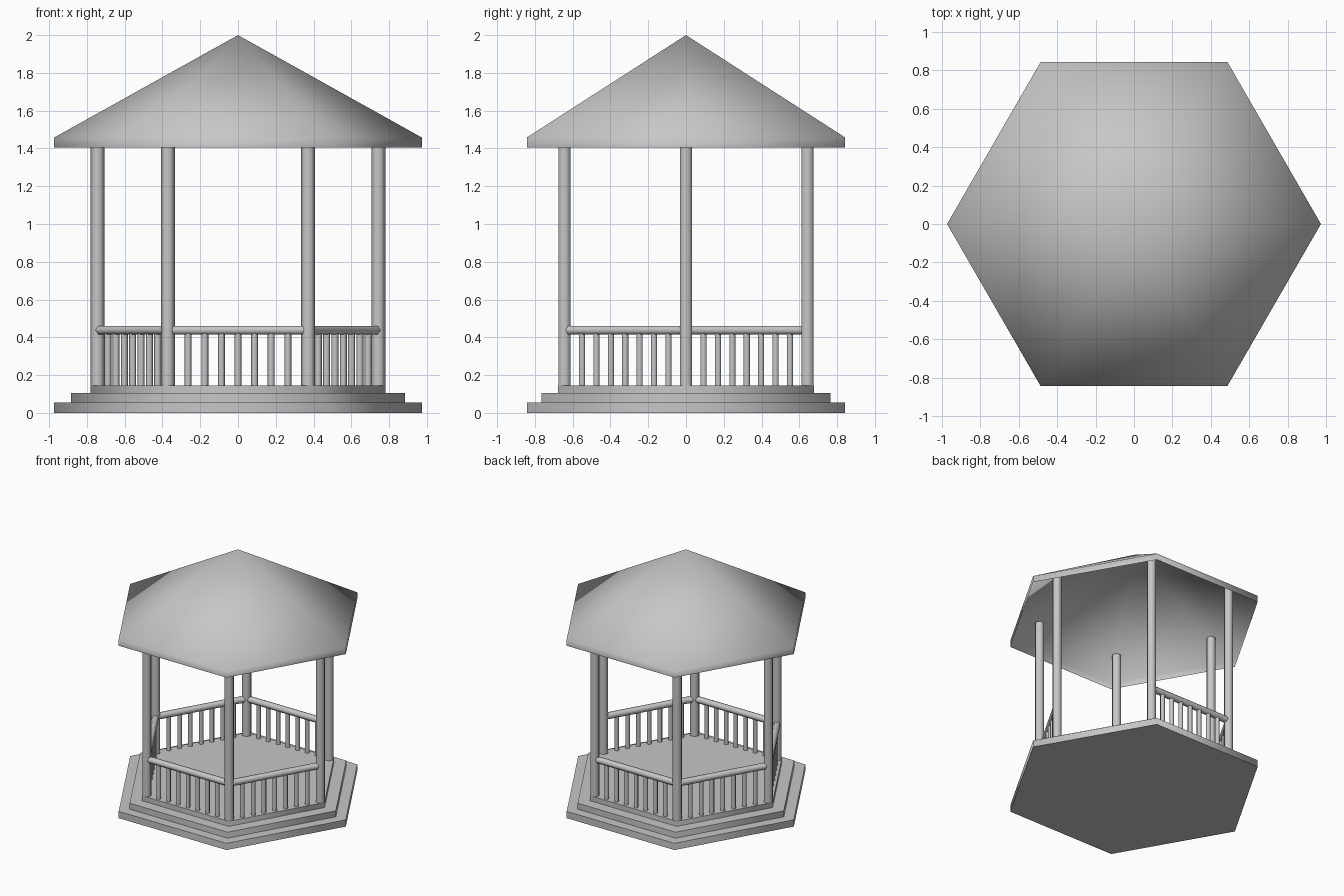
import bpy, bmesh, math
from mathutils import Vector

cube = bpy.data.objects.get("Cube")
if cube:
    bpy.data.objects.remove(cube, do_unlink=True)

SIDES = 6
UP = Vector((0, 0, 1))
COLOUR = (0.57, 0.57, 0.57, 1)

grey = bpy.data.materials.new("plain_grey")
grey.use_nodes = True
grey.diffuse_color = COLOUR
grey.node_tree.nodes["Principled BSDF"].inputs["Base Color"].default_value = COLOUR


def corner(i, radius, z=0.0):
    """Point on a hexagon whose first corner lies on +x."""
    a = math.tau * i / SIDES
    return Vector((radius * math.cos(a), radius * math.sin(a), z))


def finish(name, bm):
    bmesh.ops.recalc_face_normals(bm, faces=bm.faces)
    mesh = bpy.data.meshes.new(name)
    bm.to_mesh(mesh)
    bm.free()
    mesh.materials.append(grey)
    obj = bpy.data.objects.new(name, mesh)
    bpy.context.collection.objects.link(obj)
    bpy.ops.object.select_all(action='DESELECT')
    obj.select_set(True)
    bpy.context.view_layer.objects.active = obj
    bpy.ops.object.shade_smooth_by_angle(angle=math.radians(65))


def prism(name, start, end, radius):
    """Six-sided bar between two points."""
    axis = (end - start).normalized()
    side = Vector((1, 0, 0)) if abs(axis.z) > 0.9 else axis.cross(UP).normalized()
    other = axis.cross(side)
    bm = bmesh.new()
    rings = []
    for p in (start, end):
        rings.append([bm.verts.new(p + side * c.x + other * c.y)
                      for c in (corner(i, radius) for i in range(SIDES))])
    for ring in rings:
        bm.faces.new(ring)
    for i in range(SIDES):
        j = (i + 1) % SIDES
        bm.faces.new((rings[0][i], rings[0][j], rings[1][j], rings[1][i]))
    finish(name, bm)


# Stepped base
tiers = (("base_step", 0.973, 0, 0.055),
         ("middle_step", 0.883, 0.055, 0.104),
         ("floor", 0.782, 0.104, 0.145))
for name, radius, low, high in tiers:
    prism(name, UP * low, UP * high, radius)

# Posts, reaching up into the hollow roof
POST_R, FLOOR, RAIL_Z = 0.743, 0.145, 0.438
for i in range(SIDES):
    prism(f"post_{i + 1}", corner(i, POST_R, FLOOR), corner(i, POST_R, 1.56), 0.037)

# Railings on every side but the entrance (side 0)
for i in range(1, SIDES):
    a, b = corner(i, POST_R), corner(i + 1, POST_R)
    prism(f"handrail_{i}", a + UP * RAIL_Z, b + UP * RAIL_Z, 0.026)
    mid, along = (a + b) / 2, (b - a).normalized()
    for k in range(-3, 4):
        foot = mid + along * (k * 0.088)
        prism(f"baluster_{i}_{k + 4}", foot + UP * FLOOR, foot + UP * RAIL_Z, 0.0185)

# Roof: a thin open sheet with a short eave
bm = bmesh.new()
top = bm.verts.new((0, 0, 2))
upper = [bm.verts.new(corner(i, 0.973, 1.458)) for i in range(SIDES)]
lower = [bm.verts.new(corner(i, 0.973, 1.406)) for i in range(SIDES)]
for i in range(SIDES):
    j = (i + 1) % SIDES
    bm.faces.new((upper[i], upper[j], top))
    bm.faces.new((lower[i], lower[j], upper[j], upper[i]))
finish("roof", bm)
